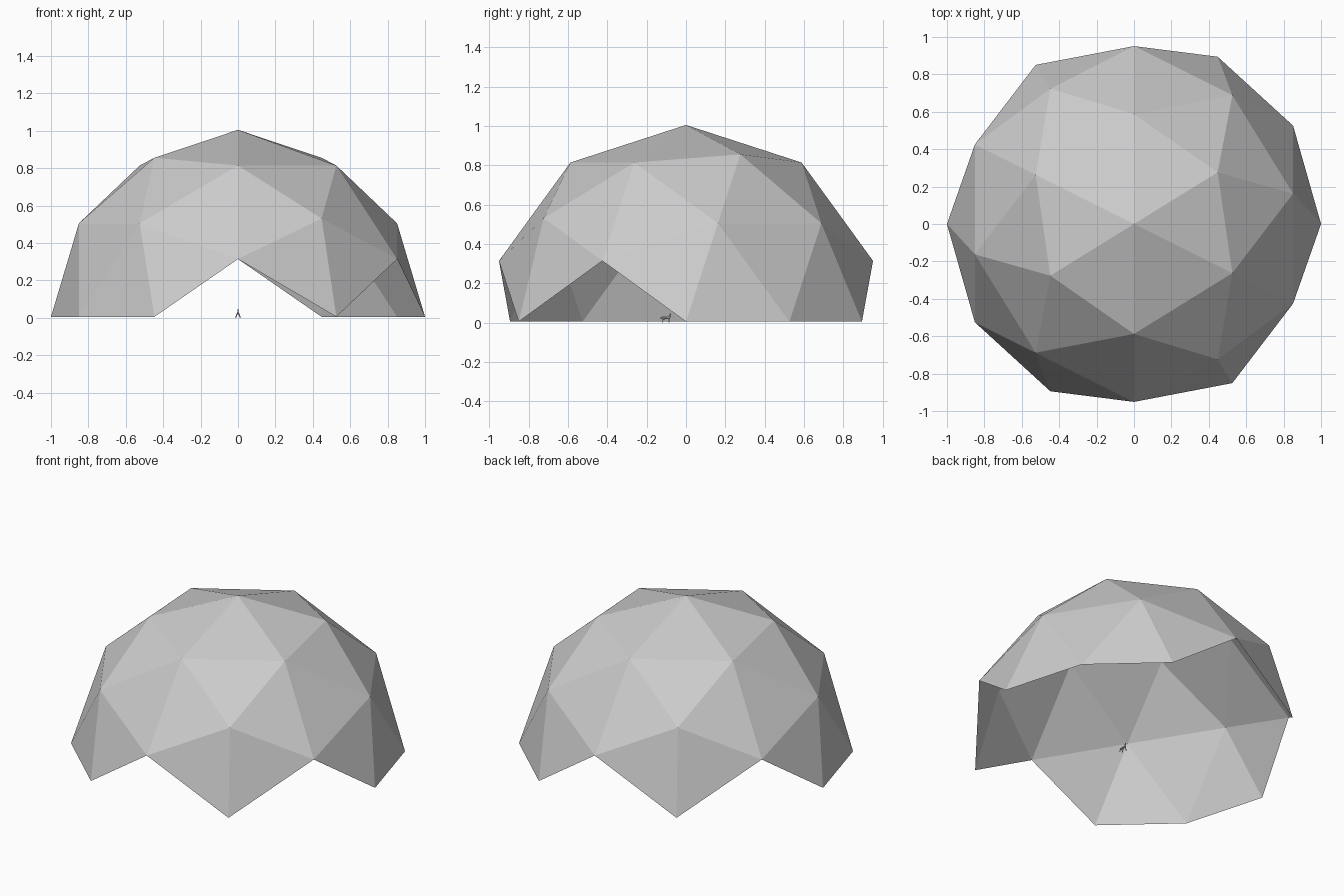
import bpy, bmesh, math
from itertools import combinations
from mathutils import Matrix, Vector

if "Cube" in bpy.data.objects:
    bpy.data.objects.remove(bpy.data.objects["Cube"])


def material(name, rgb):
    m = bpy.data.materials.new(name)
    m.diffuse_color = (*rgb, 1)
    m.use_nodes = True
    m.node_tree.nodes["Principled BSDF"].inputs["Base Color"].default_value = m.diffuse_color
    return m


def finish(bm, name, mat):
    bmesh.ops.recalc_face_normals(bm, faces=bm.faces)
    mesh = bpy.data.meshes.new(name)
    bm.to_mesh(mesh)
    bm.free()
    mesh.materials.append(mat)
    ob = bpy.data.objects.new(name, mesh)
    bpy.context.collection.objects.link(ob)
    return ob


GREY = material("light grey", (0.6, 0.6, 0.6))

# Geodesic dome: icosahedron corners plus edge midpoints pushed to the sphere
phi = (1 + math.sqrt(5)) / 2
corners = []
for a in (-1, 1):
    for b in (-phi, phi):
        corners += [Vector((a, 0, b)), Vector((0, b, a)), Vector((b, a, 0))]
points = [c.normalized() for c in corners]
points += [(p + q).normalized() for p, q in combinations(corners, 2)
           if abs((p - q).length - 2) < 0.01]

bm = bmesh.new()
for p in points:
    bm.verts.new(p)
bmesh.ops.convex_hull(bm, input=bm.verts[:])
bmesh.ops.recalc_face_normals(bm, faces=bm.faces)
# Keep only the panels wholly above the ground, which leaves four doorways
low = [f for f in bm.faces if min(v.co.z for v in f.verts) < -0.01]
bmesh.ops.delete(bm, geom=low, context='FACES')
turn = math.atan2(1, phi)
bmesh.ops.transform(bm, verts=bm.verts,
                    matrix=Matrix.Translation((0, 0, 0.005)) @ Matrix.Rotation(turn, 4, 'Z'))
finish(bm, "dome_shell", GREY)


# Tiny four-legged scale figure standing inside
def bar(bm, start, end, width):
    s, e = Vector(start), Vector(end)
    d = e - s
    m = Matrix.Translation((s + e) / 2) @ d.to_track_quat('Z', 'Y').to_matrix().to_4x4()
    bmesh.ops.create_cone(bm, cap_ends=True, segments=6, radius1=width,
                          radius2=width * 0.8, depth=d.length, matrix=m)


bm = bmesh.new()
bar(bm, (0, -0.122, 0.023), (0, -0.082, 0.025), 0.007)       # body
bar(bm, (0, -0.084, 0.026), (0, -0.079, 0.046), 0.004)       # raised neck
bar(bm, (0, -0.118, 0.024), (0, -0.131, 0.026), 0.004)       # rear end
for side in (-1, 1):
    for y in (-0.118, -0.086):
        bar(bm, (side * 0.005, y, 0.022), (side * 0.012, y, 0), 0.003)
finish(bm, "scale_figure", GREY)
